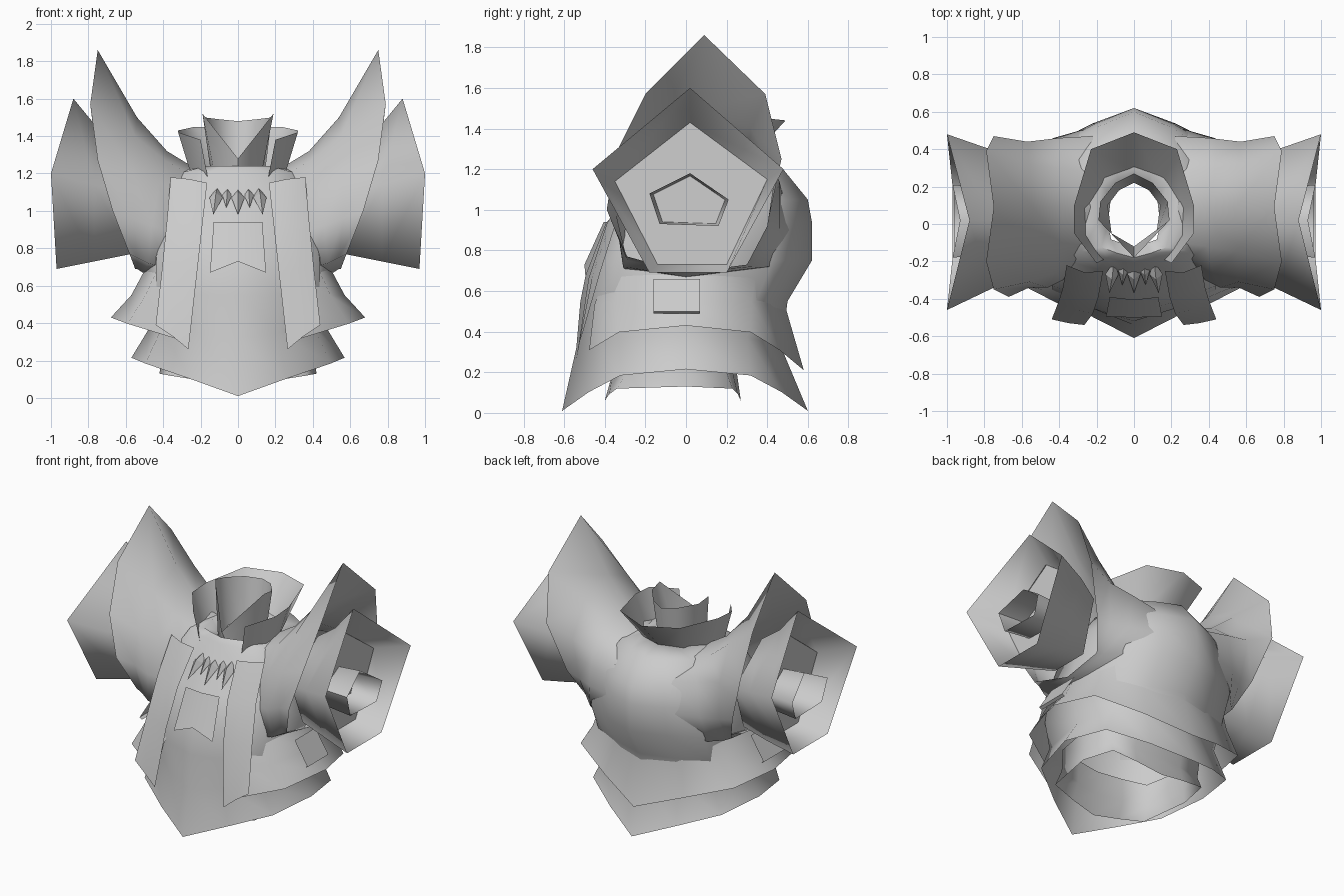
import bpy
import bmesh
from math import radians
from mathutils import Vector

default_cube = bpy.data.objects.get("Cube")
if default_cube:
    bpy.data.objects.remove(default_cube, do_unlink=True)

grey = bpy.data.materials.new("plain grey cloth")
grey.use_nodes = True
GREY = (.6, .6, .6, 1)
grey.diffuse_color = GREY
grey.node_tree.nodes["Principled BSDF"].inputs["Base Color"].default_value = GREY


def finish(name, bm, angle):
    """Turn a bmesh into a shaded, coloured object."""
    bmesh.ops.recalc_face_normals(bm, faces=bm.faces[:])
    mesh = bpy.data.meshes.new(name)
    bm.to_mesh(mesh)
    bm.free()
    mesh.materials.append(grey)
    obj = bpy.data.objects.new(name, mesh)
    bpy.context.scene.collection.objects.link(obj)
    bpy.ops.object.select_all(action='DESELECT')
    obj.select_set(True)
    bpy.context.view_layer.objects.active = obj
    bpy.ops.object.shade_smooth_by_angle(angle=radians(angle))


def loft(name, rings, closed=True, cap_first=False, angle=80):
    """Skin a row of equally long point rings."""
    bm = bmesh.new()
    rows = [[bm.verts.new(p) for p in ring] for ring in rings]
    count = len(rows[0])
    for low, high in zip(rows, rows[1:]):
        for i in range(count if closed else count - 1):
            j = (i + 1) % count
            bm.faces.new((low[i], low[j], high[j], high[i]))
    if cap_first:
        bm.faces.new(rows[0])
    finish(name, bm, angle)


def flip(ring, side=-1):
    return [(x * side, y, z) for x, y, z in ring]


def both_sides(name, rings, **options):
    for side, label in ((1, "left"), (-1, "right")):
        loft(label + "_" + name, [flip(ring, side) for ring in rings], **options)


def around(half):
    """Close a ring from points running front to back on the left."""
    return half + flip(half[-2:0:-1])


def girth(z, width, front, back, drop=0, corner=.69):
    """Wedge-shaped body section whose edge dips at the front and back centre."""
    plan = [(0, 1, 1), (.45, corner / 2 + .52, .55), (.87, corner, .15)]
    half = [(width * x, front * y, z - drop * d) for x, y, d in plan]
    half.append((width, 0, z))
    half += [(width * x, back * y, z - drop * d) for x, y, d in plan[::-1]]
    return around(half)


# Torso running down into the pointed lower skirt
loft("torso", [
    girth(1.17, .14, -.12, .22),
    girth(1.24, .2, -.18, .3),
    girth(1.21, .32, -.21, .47),
    girth(1.05, .43, -.28, .6),
    girth(.94, .46, -.39, .62),
    girth(.75, .5, -.48, .62),
    girth(.55, .5, -.52, .5),
    girth(.38, .47, -.54, .47, .06, .64),
    girth(.215, .57, -.61, .6, .205, .53),
])

# Upper skirt, open at the front between the lapels
loft("upper_skirt", [ring[1:-1] + ring[-1:] for ring in (
    girth(.7, .49, -.45, .5),
    girth(.55, .57, -.53, .49, .03, .66),
    girth(.43, .68, -.6, .58, .22, .55),
)], closed=False)

# Short under skirt
loft("under_skirt", [
    girth(.36, .4, -.36, .3, 0, .8),
    girth(.2, .41, -.36, .25, 0, .8),
    girth(.13, .42, -.4, .27, .07, .85),
])

# Shoulder capes sweeping up to a peak
both_sides("shoulder_cape", [
    [(.2, .09, 1.21), (.22, .27, 1.2), (.22, .47, 1.1), (.22, .52, .9), (.26, .49, .72),
     (.42, 0, .66), (.4, -.3, .7), (.38, -.3, .9), (.3, -.18, 1.1), (.24, -.1, 1.19)],
    [(.38, .09, 1.32), (.4, .3, 1.27), (.4, .46, 1.14), (.43, .46, .9), (.46, .4, .72),
     (.51, 0, .67), (.48, -.31, .72), (.46, -.34, .92), (.42, -.26, 1.15), (.39, -.12, 1.27)],
    [(.54, .09, 1.5), (.56, .32, 1.4), (.57, .44, 1.18), (.54, .41, .9), (.53, .33, .72),
     (.54, 0, .69), (.54, -.29, .75), (.56, -.34, .96), (.56, -.31, 1.2), (.55, -.15, 1.4)],
    [(.75, .09, 1.86), (.79, .39, 1.57), (.75, .47, 1.25), (.64, .4, .92), (.56, .3, .73),
     (.55, 0, .69), (.58, -.29, .77), (.67, -.39, 1), (.75, -.35, 1.27), (.79, -.2, 1.57)],
])

# Five-sided flared outer pauldrons with a wall inside and an arm cuff
rim = [(.88, .02, 1.6), (1, .48, 1.2), (.97, .2, .69), (.97, -.18, .69), (1, -.46, 1.2)]
wall = [(.74, .02, 1.43), (.77, .4, 1.15), (.77, .2, .73), (.77, -.14, .73), (.77, -.35, 1.14)]
root = [(.6, .02, 1.33), (.6, .32, 1.1), (.57, .18, .77), (.57, -.1, .77), (.6, -.27, 1.1)]
cuff = [(.93, .02, 1.18), (.97, .21, 1.05), (.96, .16, .92), (.96, -.13, .93), (.97, -.18, 1.08)]
both_sides("outer_pauldron", [root, wall, rim])
both_sides("pauldron_wall", [wall, [(x + .005, y, z) for x, y, z in wall]], cap_first=True)
both_sides("arm_cuff", [
    [(.76, .02 + (y - .02) * .9, 1.04 + (z - 1.04) * .9) for x, y, z in cuff], cuff])

# Wide collar, open at the front
collar_low = [(.16, -.19, 1.17), (.25, -.06, 1.19), (.25, .08, 1.2), (.15, .23, 1.21), (0, .28, 1.21)]
collar_high = [(.2, -.21, 1.38), (.32, -.05, 1.42), (.32, .1, 1.43), (.23, .4, 1.45), (0, .49, 1.44)]
loft("wide_collar", [half + flip(half[-2::-1]) for half in (collar_low, collar_high)], closed=False)

# Inner collar with a V at the throat
loft("inner_collar", [
    around([(0, -.12, 1.17), (.12, -.05, 1.17), (.14, .1, 1.17), (.08, .18, 1.17), (0, .22, 1.17)]),
    around([(0, -.18, 1.28), (.19, .02, 1.52), (.18, .12, 1.5), (.1, .22, 1.49), (0, .27, 1.48)]),
])

# Lapels hanging down the front
both_sides("lapel", [
    [(.36, -.22, 1.18), (.26, -.26, 1.17), (.165, -.25, 1.15)],
    [(.38, -.34, .95), (.29, -.37, .94), (.19, -.39, .93)],
    [(.405, -.42, .7), (.31, -.46, .68), (.22, -.48, .66)],
    [(.44, -.51, .39), (.35, -.53, .33), (.265, -.54, .26)],
], closed=False)

# Chest plate with a notched lower edge
loft("chest_plate", [
    [(-.13, -.39, .94), (0, -.405, .94), (.13, -.39, .94)],
    [(-.15, -.495, .67), (0, -.5, .73), (.15, -.495, .67)],
], closed=False)

# Patches on the hips
both_sides("hip_patch", [
    [(x, y, z) for y in (-.16, -.05, .07)] for x, z in ((.55, .66), (.65, .5), (.63, .49))
], closed=False)


def claw(x, size):
    """Slim four-sided spindle pointing forward and down."""
    top = Vector((x * .9, -.2, 1.13))
    tip = top + Vector((x * .2, -.17, -.15)) * size
    middle = top.lerp(tip, .4)
    bm = bmesh.new()
    ends = [bm.verts.new(top), bm.verts.new(tip)]
    belt = [bm.verts.new(middle + Vector(d) * .035 * size)
            for d in ((1, 0, 0), (0, -.8, .8), (-1, 0, 0), (0, .8, -.8))]
    for i in range(4):
        for end in ends:
            bm.faces.new((belt[i], belt[(i + 1) % 4], end))
    finish("necklace_claw", bm, 20)


# Claw necklace
for step in range(-2, 3):
    claw(step * .06, .75 if step % 2 else 1)
